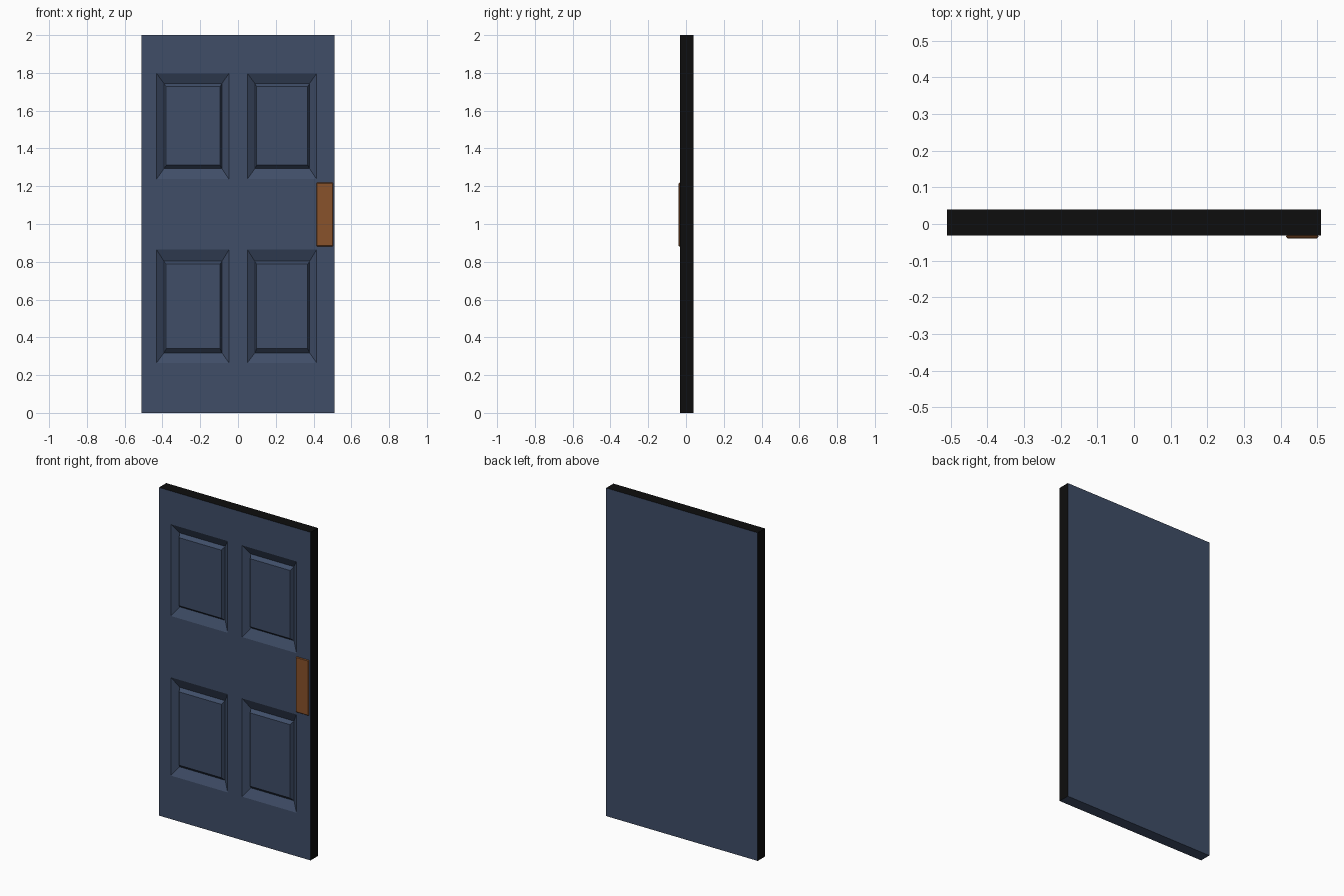
import bpy, bmesh

if "Cube" in bpy.data.objects:
    bpy.data.objects.remove(bpy.data.objects["Cube"])

def material(name, rgb):
    m = bpy.data.materials.new(name)
    m.diffuse_color = (*rgb, 1)
    m.use_nodes = True
    m.node_tree.nodes["Principled BSDF"].inputs["Base Color"].default_value = m.diffuse_color
    return m

blue = material("slate_blue", (0.050, 0.075, 0.137))
black = material("edge_black", (0.004, 0.004, 0.004))
copper = material("copper_brown", (0.25, 0.085, 0.024))

W, H = 0.511, 2.0
FRONT, BACK = -0.031, 0.039
RECESS, FIELD = -0.002, -0.025      # depths of the groove and raised field

# panel spans: outer edge, groove edge, raised field edge
cols = [((-0.431, -0.048), (-0.392, -0.085), (-0.380, -0.095)),
        ((0.050, 0.416), (0.089, 0.379), (0.099, 0.369))]
rows = [((0.265, 0.864), (0.318, 0.803), (0.340, 0.787)),
        ((1.238, 1.797), (1.293, 1.744), (1.312, 1.727))]

bm = bmesh.new()

def quad(points, mat=0):
    f = bm.faces.new([bm.verts.new(p) for p in points])
    f.material_index = mat

def ring(xs, zs, y):
    return [(xs[0], y, zs[0]), (xs[1], y, zs[0]), (xs[1], y, zs[1]), (xs[0], y, zs[1])]

# front frame: grid cells with the panel openings left out
gx = [-W] + [v for c in cols for v in c[0]] + [W]
gz = [0] + [v for r in rows for v in r[0]] + [H]
for i in range(5):
    for j in range(5):
        if not (i % 2 and j % 2):
            quad(ring(gx[i:i + 2], gz[j:j + 2], FRONT))

# sunken panels with a raised field
for c in cols:
    for r in rows:
        rings = [ring(c[k], r[k], y) for k, y in enumerate((FRONT, RECESS, FIELD))]
        for a, b in zip(rings, rings[1:]):
            for k in range(4):
                n = (k + 1) % 4
                quad([a[k], a[n], b[n], b[k]])
        quad(rings[2])

# back and rim: bottom is blue, sides and top are black
f, b = ring((-W, W), (0, H), FRONT), ring((-W, W), (0, H), BACK)
quad(b[::-1])
for k in range(4):
    n = (k + 1) % 4
    quad([f[n], f[k], b[k], b[n]], 0 if k == 0 else 1)

bmesh.ops.remove_doubles(bm, verts=bm.verts[:], dist=1e-5)
me = bpy.data.meshes.new("door_panel")
bm.to_mesh(me)
bm.free()
me.materials.append(blue)
me.materials.append(black)
door = bpy.data.objects.new("door_panel", me)
bpy.context.collection.objects.link(door)

# push plate
bpy.ops.mesh.primitive_cube_add(size=1, location=(0.459, -0.034, 1.05))
plate = bpy.context.object
plate.name = "push_plate"
plate.scale = (0.088, 0.010, 0.338)
bpy.ops.object.transform_apply(location=False, rotation=False, scale=True)
plate.data.materials.append(copper)
bev = plate.modifiers.new("bevel", 'BEVEL')
bev.width = 0.004
bev.segments = 1
